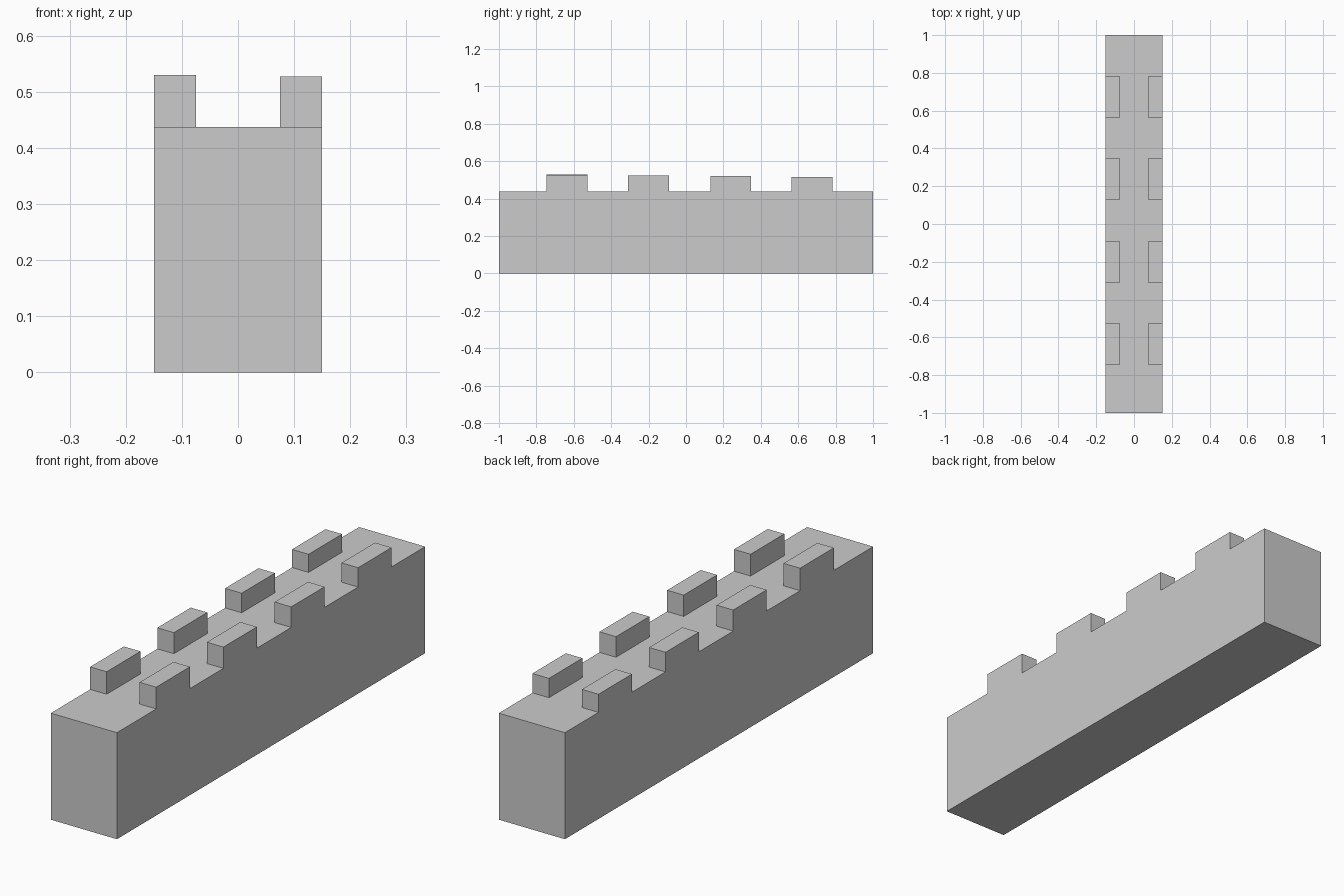
import bpy, bmesh
from mathutils import Matrix, Vector

if "Cube" in bpy.data.objects:
    bpy.data.objects.remove(bpy.data.objects["Cube"])

HALF_W, HALF_L, WALL_H, PARAPET_X = 0.15, 1.0, 0.4375, 0.075
SPANS = [(-0.745, -0.526), (-0.309, -0.092), (0.131, 0.347), (0.565, 0.782)]
TOPS = {-1: (0.530, 0.524, 0.518, 0.512), 1: (0.527, 0.525, 0.522, 0.517)}

bm = bmesh.new()

# Solid wall body
bmesh.ops.create_cube(bm, size=1, matrix=Matrix.Translation((0, 0, WALL_H / 2))
                      @ Matrix.Diagonal((2 * HALF_W, 2 * HALF_L, WALL_H, 1)))


def cut(co, no):
    bmesh.ops.bisect_plane(bm, geom=bm.verts[:] + bm.edges[:] + bm.faces[:],
                           plane_co=co, plane_no=no)


# Outline the merlons on the wall top
for x in (-PARAPET_X, PARAPET_X):
    cut((x, 0, 0), (1, 0, 0))
for span in SPANS:
    for y in span:
        cut((0, y, 0), (0, 1, 0))

# Raise each merlon to its own slightly uneven height
for side, tops in TOPS.items():
    for (y0, y1), top in zip(SPANS, tops):
        cell = [f for f in bm.faces if f.normal.z > 0.9
                and y0 < f.calc_center_median().y < y1
                and side * f.calc_center_median().x > PARAPET_X]
        new = bmesh.ops.extrude_face_region(bm, geom=cell)["geom"]
        bmesh.ops.delete(bm, geom=cell, context='FACES_ONLY')
        bmesh.ops.translate(bm, vec=Vector((0, 0, top - WALL_H)),
                            verts=[v for v in new if isinstance(v, bmesh.types.BMVert)])
        bm.normal_update()

# Merge flat areas back into clean faces
bmesh.ops.recalc_face_normals(bm, faces=bm.faces[:])
bmesh.ops.dissolve_limit(bm, angle_limit=0.01, verts=bm.verts[:], edges=bm.edges[:])

mesh = bpy.data.meshes.new("crenellated_wall")
bm.to_mesh(mesh)
bm.free()
bpy.context.collection.objects.link(bpy.data.objects.new("crenellated_wall", mesh))
